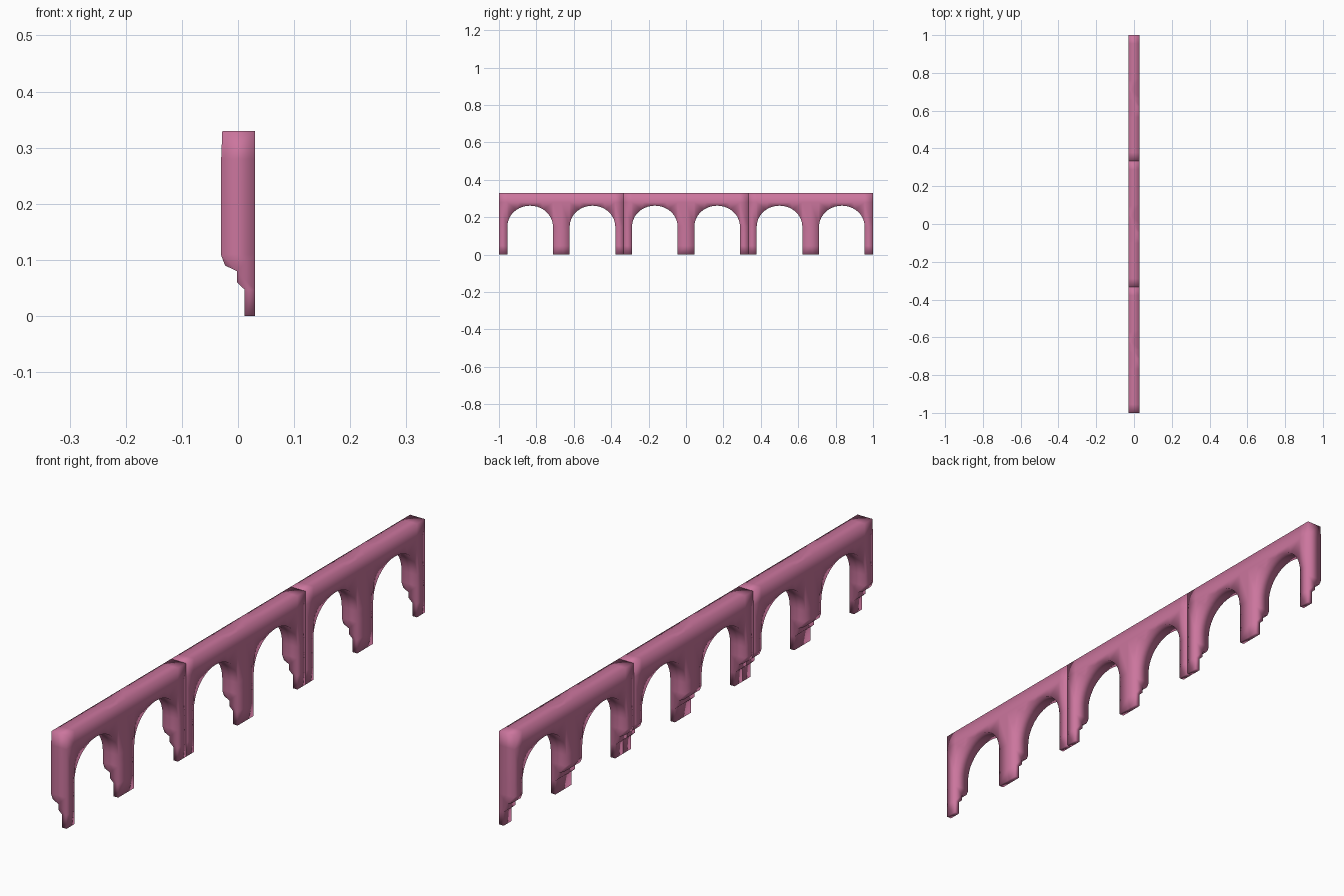
import bpy
import bmesh
from math import cos, sin, pi
from mathutils import Vector

cube = bpy.data.objects.get("Cube")
if cube:
    bpy.data.objects.remove(cube, do_unlink=True)

BAY = 2 / 3          # length of one double-arch section
HEIGHT = 0.33
HALF = 0.122         # half width of an opening
SPRING, RISE = 0.15, 0.112

pink = bpy.data.materials.new("rose_pink")
pink.use_nodes = True
colour = (0.60, 0.18, 0.34, 1)
pink.diffuse_color = colour
bsdf = pink.node_tree.nodes["Principled BSDF"]
bsdf.inputs["Base Color"].default_value = colour
bsdf.inputs["Roughness"].default_value = 0.7


def prism(name, points, direction):
    """Extrude a closed outline into a solid."""
    bm = bmesh.new()
    face = bm.faces.new([bm.verts.new(p) for p in points])
    moved = bmesh.ops.extrude_face_region(bm, geom=[face])["geom"]
    verts = [v for v in moved if isinstance(v, bmesh.types.BMVert)]
    bmesh.ops.translate(bm, verts=verts, vec=direction)
    bmesh.ops.recalc_face_normals(bm, faces=bm.faces)
    mesh = bpy.data.meshes.new(name)
    bm.to_mesh(mesh)
    bm.free()
    obj = bpy.data.objects.new(name, mesh)
    bpy.context.collection.objects.link(obj)
    return obj


# Elevation outline with two arched openings
end = BAY / 2
outline = [(-end, HEIGHT), (-end, 0)]
for centre in (-BAY / 4, BAY / 4):
    outline.append((centre - HALF, 0))
    for i in range(21):
        a = pi * (1 - i / 20)
        outline.append((centre + HALF * cos(a), SPRING + RISE * sin(a)))
    outline.append((centre + HALF, 0))
outline += [(end, 0), (end, HEIGHT)]
section = prism("arcade_middle", [(-0.1, y, z) for y, z in outline], (0.2, 0, 0))

# Wall cross-section with stepped corbels on the back
profile = [(0.03, 0), (0.03, HEIGHT), (-0.028, HEIGHT), (-0.03, 0.28),
           (-0.03, 0.108), (-0.023, 0.09), (-0.002, 0.08), (-0.002, 0.06),
           (0.012, 0.047), (0.012, 0)]
# Reach past the elevation outline at both ends, but share its top and foot
cutter = prism("profile_cutter", [(x, -0.5, z) for x, z in profile], (0, 1, 0))
cutter.hide_render = True

mod = section.modifiers.new("profile", "BOOLEAN")
mod.operation = "INTERSECT"
mod.solver = "EXACT"
mod.object = cutter
bpy.context.view_layer.objects.active = section
bpy.ops.object.modifier_apply(modifier=mod.name)
bpy.data.objects.remove(cutter, do_unlink=True)

# Extra edge loops give the smooth shading even, soft gradients
bm = bmesh.new()
bm.from_mesh(section.data)
cuts = [(Vector((0, y, 0)), Vector((0, 1, 0)))
        for c in (-BAY / 4, BAY / 4) for y in (c - HALF, c - HALF / 2, c, c + HALF / 2, c + HALF)]
cuts += [(Vector((0, 0, z)), Vector((0, 0, 1))) for z in (0.047, 0.11, SPRING, 0.28)]
cuts.append((Vector((0, 0, 0)), Vector((0, 1, 0))))
for point, normal in cuts:
    geom = bm.verts[:] + bm.edges[:] + bm.faces[:]
    bmesh.ops.bisect_plane(bm, geom=geom, dist=0.0001, plane_co=point, plane_no=normal)
bmesh.ops.remove_doubles(bm, verts=bm.verts, dist=0.0002)
bmesh.ops.triangulate(bm, faces=[f for f in bm.faces if len(f.verts) > 4])
bmesh.ops.recalc_face_normals(bm, faces=bm.faces)
for f in bm.faces:
    f.smooth = True
    f.material_index = 0
bm.to_mesh(section.data)
bm.free()
section.data.materials.clear()
section.data.materials.append(pink)

# Repeat the section to both sides
for name, side in (("arcade_front", -1), ("arcade_back", 1)):
    copy = bpy.data.objects.new(name, section.data)
    copy.location.y = side * BAY
    bpy.context.collection.objects.link(copy)
